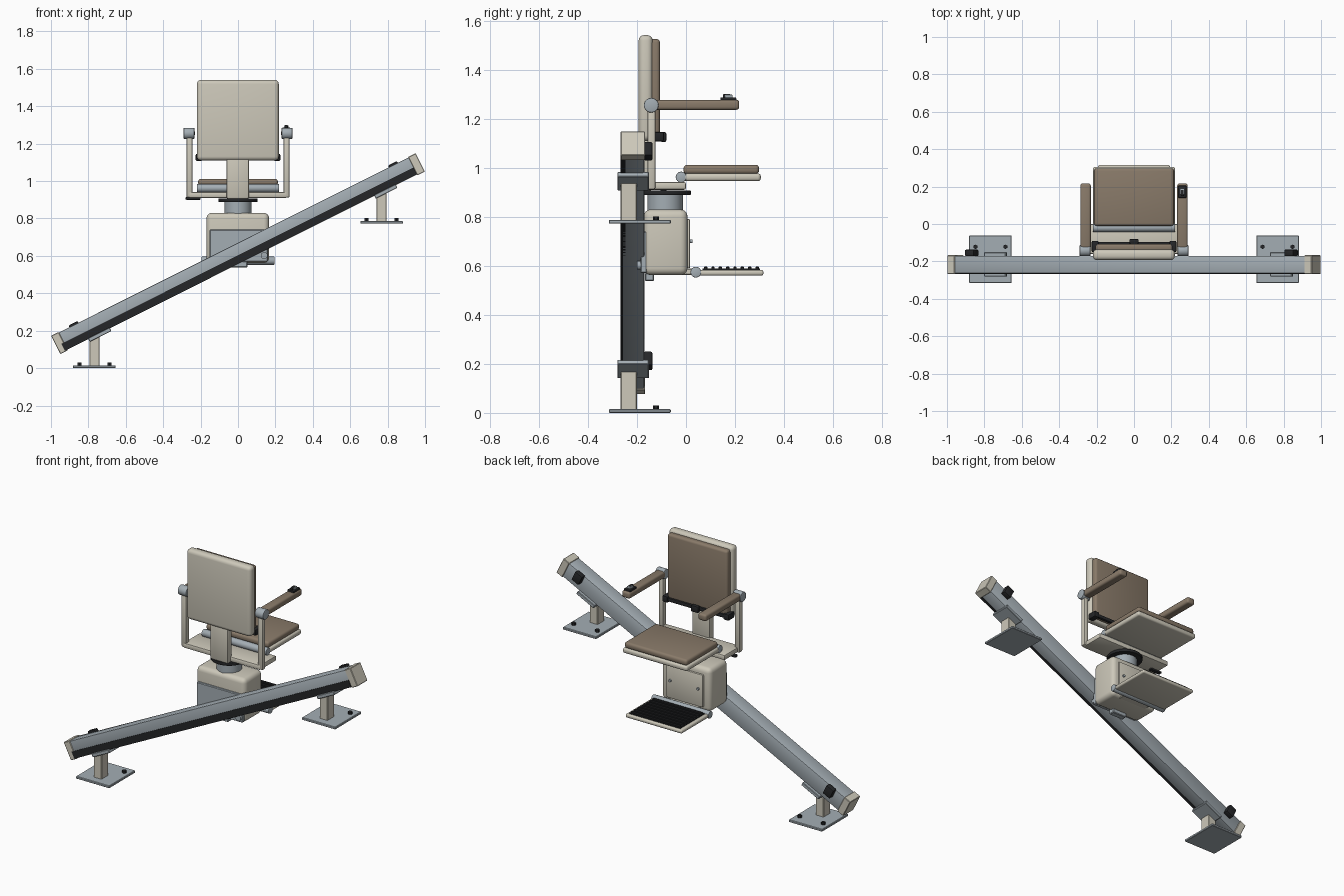
import bpy, bmesh, math
from mathutils import Matrix, Vector

if "Cube" in bpy.data.objects:
    bpy.data.objects.remove(bpy.data.objects["Cube"])


def mat(name, rgb):
    m = bpy.data.materials.new(name)
    m.diffuse_color = (*rgb, 1)
    m.use_nodes = True
    m.node_tree.nodes["Principled BSDF"].inputs["Base Color"].default_value = m.diffuse_color
    return m


BEIGE = mat("warm beige", (0.61, 0.58, 0.49))
BROWN = mat("brown upholstery", (0.25, 0.195, 0.142))
GREY = mat("blue grey metal", (0.37, 0.42, 0.455))
BLACK = mat("black rubber", (0.018, 0.019, 0.021))

ANGLE = math.radians(26.6)
RAIL_Y = -0.217
RAIL = Matrix.Translation((0, RAIL_Y, 0.612)) @ Matrix.Rotation(-ANGLE, 4, 'Y')


def finish(bm, name, m, matrix=None):
    me = bpy.data.meshes.new(name)
    bm.to_mesh(me)
    bm.free()
    if matrix is not None:
        me.transform(matrix)
    me.materials.append(m)
    ob = bpy.data.objects.new(name, me)
    bpy.context.collection.objects.link(ob)
    return ob


def box(name, x, y, z, m, bevel=0.0, seg=3, matrix=None):
    """Box from (min, max) ranges with rounded edges."""
    bm = bmesh.new()
    bmesh.ops.create_cube(bm, size=1)
    size = Vector([r[1] - r[0] for r in (x, y, z)])
    mid = Vector([(r[1] + r[0]) / 2 for r in (x, y, z)])
    for v in bm.verts:
        v.co = Vector([a * b for a, b in zip(v.co, size)]) + mid
    if bevel:
        bmesh.ops.bevel(bm, geom=bm.edges[:], offset=bevel, segments=seg,
                        profile=0.5, affect='EDGES', clamp_overlap=True)
    return finish(bm, name, m, matrix)


def cyl(name, center, r, length, axis, m, sides=32, bevel=0.0):
    """Cylinder along a world axis."""
    bm = bmesh.new()
    bmesh.ops.create_cone(bm, cap_ends=True, segments=sides,
                          radius1=r, radius2=r, depth=length)
    if bevel:
        rim = [e for e in bm.edges if abs(e.verts[0].co.z - e.verts[1].co.z) < 1e-5]
        bmesh.ops.bevel(bm, geom=rim, offset=bevel, segments=2, profile=0.5, affect='EDGES')
    rot = {'X': Matrix.Rotation(math.pi / 2, 4, 'Y'),
           'Y': Matrix.Rotation(math.pi / 2, 4, 'X'), 'Z': Matrix()}[axis]
    return finish(bm, name, m, Matrix.Translation(center) @ rot)


# Inclined rail, gear rack and end caps
L = 1.09
box("rail", (-L + 0.02, L - 0.02), (-0.047, 0.047), (-0.05, 0.052), GREY, 0.006, 2, RAIL)
box("gear_rack", (-L + 0.03, L - 0.045), (-0.051, -0.03), (-0.05, -0.008), BLACK, matrix=RAIL)
for side, s in (("lower", -1), ("upper", 1)):
    xs = sorted((s * L, s * (L - 0.045)))
    box(side + "_rail_cap", xs, (-0.05, 0.05), (-0.055, 0.055), BEIGE, 0.003, 1, RAIL)
    # Limit sensor on the seat side of the rail
    c = s * 0.955
    box(side + "_limit_sensor", (c - 0.027, c + 0.027), (0.045, 0.08), (0.0, 0.062),
        BLACK, 0.006, 2, RAIL)
    # Saddle clamp under the rail
    c = s * 0.855
    box(side + "_saddle", (c - 0.065, c + 0.065), (-0.063, 0.066), (-0.067, -0.045),
        GREY, 0.003, 1, RAIL)
    # Post, floor plate and bolts
    px, z0 = s * 0.768, 0.0 if s < 0 else 0.772
    box(side + "_post", (px - 0.027, px + 0.027), (-0.267, -0.2), (z0 + 0.01, z0 + 0.17),
        BEIGE, 0.003, 1)
    box(side + "_floor_plate", (px - 0.114, px + 0.114), (-0.315, -0.062), (z0, z0 + 0.015),
        GREY, 0.003, 1)
    for i in (-1, 1):
        cyl(side + "_bolt", (px + i * 0.08, -0.122, z0 + 0.02), 0.012, 0.02, 'Z', BLACK, 6)

# Carriage housing with rail bracket, rollers and service panel
box("housing", (-0.168, 0.166), (-0.172, 0.006), (0.562, 0.83), BEIGE, 0.028, 4)
box("rail_bracket", (-0.152, 0.16), (-0.185, -0.16), (0.57, 0.74), GREY, 0.004, 1)
box("lower_guide", (-0.05, 0.05), (-0.168, -0.13), (0.538, 0.57), GREY, 0.004, 1)
cyl("guide_roller", (0.14, -0.185, 0.602), 0.018, 0.03, 'Y', GREY, 20)
box("service_panel", (-0.125, 0.125), (0.0, 0.017), (0.59, 0.79), BEIGE, 0.006, 2)
for s in (-1, 1):
    cyl("panel_screw", (s * 0.095, 0.02, 0.7), 0.008, 0.012, 'Y', GREY, 12)

# Swivel
SY = -0.085
cyl("swivel_column", (0, SY, 0.86), 0.072, 0.09, 'Z', GREY, 40)
cyl("swivel_ring", (0, SY, 0.898), 0.105, 0.02, 'Z', BLACK, 40, 0.004)
box("swivel_lever", (-0.28, -0.2), (-0.105, -0.08), (0.9, 0.914), BLACK, 0.004, 2)

# Chair frame
box("cross_deck", (-0.262, 0.262), (-0.16, 0.0), (0.91, 0.942), BEIGE, 0.008, 2)
box("back_column", (-0.062, 0.06), (-0.185, -0.14), (0.905, 1.16), BEIGE, 0.01, 2)

# Seat
cyl("seat_hinge", (0, -0.02, 0.962), 0.022, 0.44, 'X', GREY, 24, 0.003)
box("seat_base", (-0.22, 0.22), (-0.02, 0.305), (0.945, 0.977), BEIGE, 0.012)
box("seat_cushion", (-0.213, 0.213), (-0.01, 0.298), (0.974, 1.012), BROWN, 0.014)

# Backrest
box("back_shell", (-0.22, 0.218), (-0.193, -0.136), (1.11, 1.541), BEIGE, 0.022, 4)
box("back_cushion", (-0.205, 0.205), (-0.15, -0.106), (1.125, 1.525), BROWN, 0.014)

# Lap belt
box("belt_strap", (-0.21, 0.21), (-0.115, -0.095), (1.115, 1.138), BLACK, 0.006, 2)
box("belt_buckle", (-0.025, 0.025), (-0.105, -0.08), (1.105, 1.145), BLACK, 0.007, 2)
for s in (-1, 1):
    box("belt_anchor", sorted((s * 0.19, s * 0.226)), (-0.15, -0.09), (1.108, 1.146),
        BLACK, 0.006, 2)

# Arms
for side, s in (("left", -1), ("right", 1)):
    box(side + "_arm_post", sorted((s * 0.243, s * 0.276)), (-0.157, -0.125), (0.912, 1.25),
        BEIGE, 0.007, 2)
    cyl(side + "_arm_hinge", (s * 0.262, -0.142, 1.255), 0.03, 0.058, 'X', GREY, 28, 0.004)
    box(side + "_armrest", sorted((s * 0.231, s * 0.287)), (-0.135, 0.217), (1.236, 1.277),
        BROWN, 0.012)
box("control_pad", (0.236, 0.28), (0.14, 0.205), (1.272, 1.287), BLACK, 0.004, 2)
box("control_switch", (0.246, 0.27), (0.158, 0.19), (1.283, 1.298), GREY, 0.003, 2)
box("switch_cap", (0.25, 0.266), (0.15, 0.182), (1.284, 1.3), BLACK, 0.003, 2)

# Footrest with ribbed tread
cyl("foot_hinge", (0, 0.04, 0.574), 0.022, 0.39, 'X', GREY, 24, 0.003)
box("foot_bracket", (-0.1, 0.1), (-0.02, 0.04), (0.562, 0.588), BEIGE, 0.004, 1)
box("footplate", (-0.192, 0.192), (0.035, 0.316), (0.56, 0.583), BEIGE, 0.009)
box("tread_mat", (-0.172, 0.172), (0.068, 0.302), (0.58, 0.589), BLACK)
for i in range(8):
    y = 0.08 + i * 0.03
    box("tread_rib", (-0.168, 0.168), (y - 0.007, y + 0.007), (0.586, 0.597), BLACK, 0.003, 1)

# Smooth rounded edges, keep hard edges sharp
for ob in bpy.context.collection.objects:
    ob.select_set(True)
    bpy.context.view_layer.objects.active = ob
bpy.ops.object.shade_smooth_by_angle(angle=math.radians(35))
